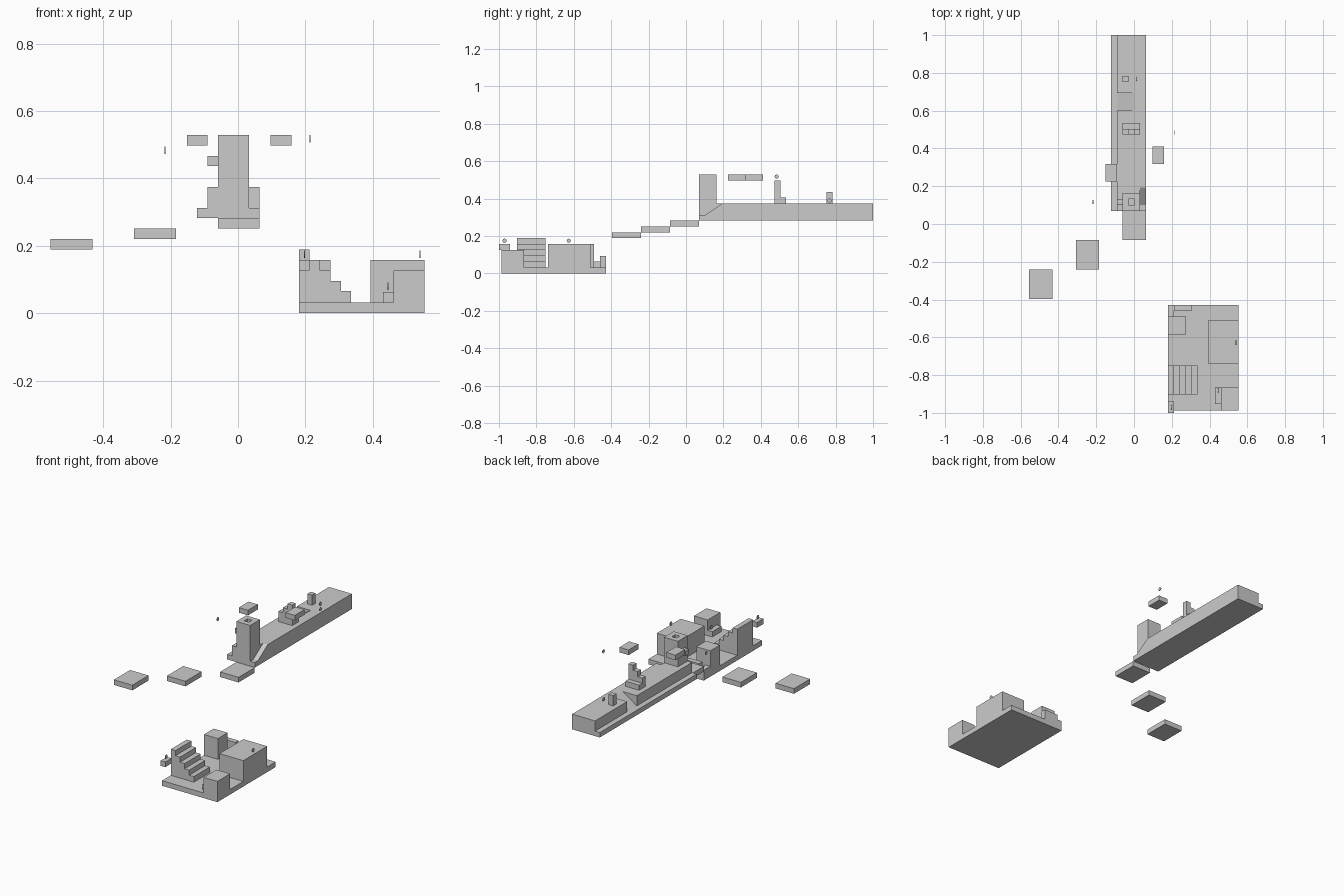
import bpy, bmesh, math
from mathutils import Matrix

if "Cube" in bpy.data.objects:
    bpy.data.objects.remove(bpy.data.objects["Cube"])

U = 0.031  # one block of the level grid


def finish(bm, name):
    bmesh.ops.recalc_face_normals(bm, faces=bm.faces)
    me = bpy.data.meshes.new(name)
    bm.to_mesh(me)
    bm.free()
    ob = bpy.data.objects.new(name, me)
    bpy.context.collection.objects.link(ob)
    return ob


def box(name, x0, x1, y0, y1, z0, z1):
    bm = bmesh.new()
    bmesh.ops.create_cube(bm, size=1)
    for v in bm.verts:
        v.co = (x0 + (v.co.x + .5) * (x1 - x0),
                y0 + (v.co.y + .5) * (y1 - y0),
                z0 + (v.co.z + .5) * (z1 - z0))
    return finish(bm, name)


def prism(name, profile, vec):
    """Extrude a closed 3D profile along vec."""
    bm = bmesh.new()
    face = bm.faces.new([bm.verts.new(p) for p in profile])
    ext = bmesh.ops.extrude_face_region(bm, geom=[face])
    bmesh.ops.translate(bm, vec=vec,
                        verts=[g for g in ext["geom"] if isinstance(g, bmesh.types.BMVert)])
    return finish(bm, name)


def coin(name, x, y, z):
    bm = bmesh.new()
    bmesh.ops.create_cone(bm, cap_ends=True, segments=16, radius1=.011, radius2=.011, depth=.003,
                          matrix=Matrix.Translation((x, y, z)) @ Matrix.Rotation(math.pi / 2, 4, 'Y'))
    return finish(bm, name)


def cut(target, cutter):
    mod = target.modifiers.new("cut", 'BOOLEAN')
    mod.operation = 'DIFFERENCE'
    mod.solver = 'EXACT'
    mod.object = cutter
    cutter.hide_render = True
    cutter.hide_set(True)


# Starting island: stepped profile staircase on a slab
L, R = .181, .553
box("island_slab", L, R, -.987, -.429, 0, U)
profile = [(L, -.903, U), (L, -.903, 6.1 * U)]
for i in range(5):
    x = L + (i + 1) * U
    profile.append((x, -.903, (6.1 - i) * U))
    profile.append((x, -.903, (5.1 - i) * U if i < 4 else U))
prism("island_stairs", profile, (0, .153, 0))
box("island_large_block", .393, R, -.739, -.51, U, .157)
box("island_corner_block", .461, R, -.987, -.866, U, .126)
box("island_low_step", .43, .461, -.953, -.866, U, .063)
box("island_back_block", L, L + 3 * U, -.584, -.491, U, .157)
box("island_back_step", L, L + U, -.491, -.429, U, .063)
box("island_back_wall", L + U, L + 4 * U, -.46, -.429, U, .094)
box("island_floating_block", L, L + U, -1, -.94, .126, .157)

# Rising floating platforms
for i, x in enumerate((-.556, -.308, -.06)):
    y, z = -.396 + i * 5 * U, .189 + i * U
    box(f"floating_step_{i + 1}", x, x + 4 * U, y, y + 5 * U, z, z + U)

# Long walkway with side ledge and two sloped cut-outs
box("walkway_ledge", -.122, -.09, .07, 1, .282, .312)
walk = box("walkway", -.09, .064, .07, 1, .282, .374)
cut(walk, prism("front_ramp_cutter",
                [(.033, 0, .312), (.033, .1, .312), (.033, .193, .374), (.033, .193, .45), (.033, 0, .45)],
                (.1, 0, 0)))
cut(walk, prism("side_ramp_cutter",
                [(-.15, .6, .312), (-.09, .6, .312), (.002, .6, .374), (.002, .6, .45), (-.15, .6, .45)],
                (0, .093, 0)))

# Tower with a recess in its roof and a cube on its side
tower = box("tower", -.06, .033, .07, .163, .374, .529)
cut(tower, box("tower_recess_cutter", -.029, .002, .101, .132, .498, .56))
box("tower_side_cube", -.09, -.06, .101, .132, .436, .467)

# Step columns on the walkway, and a post
prism("walkway_steps",
      [(-.06, .473, .374), (-.06, .473, .436), (-.029, .473, .436), (-.029, .473, .467),
       (.002, .473, .467), (.002, .473, .498), (.033, .473, .498), (.033, .473, .374)],
      (0, U, 0))
box("walkway_back_step", -.06, .033, .504, .535, .374, .405)
box("walkway_post", -.06, -.029, .752, .783, .374, .436)

# Floating blocks beside the walkway
box("floating_block_left", -.152, -.09, .225, .318, .498, .529)
box("floating_block_right", .097, .159, .318, .411, .498, .529)

# Coins
for i, p in enumerate([(.54, -.627, .175), (.197, -.97, .175), (.445, -.88, .08),
                       (-.217, .117, .483), (.214, .485, .518), (.015, .768, .39)]):
    coin(f"coin_{i + 1}", *p)
